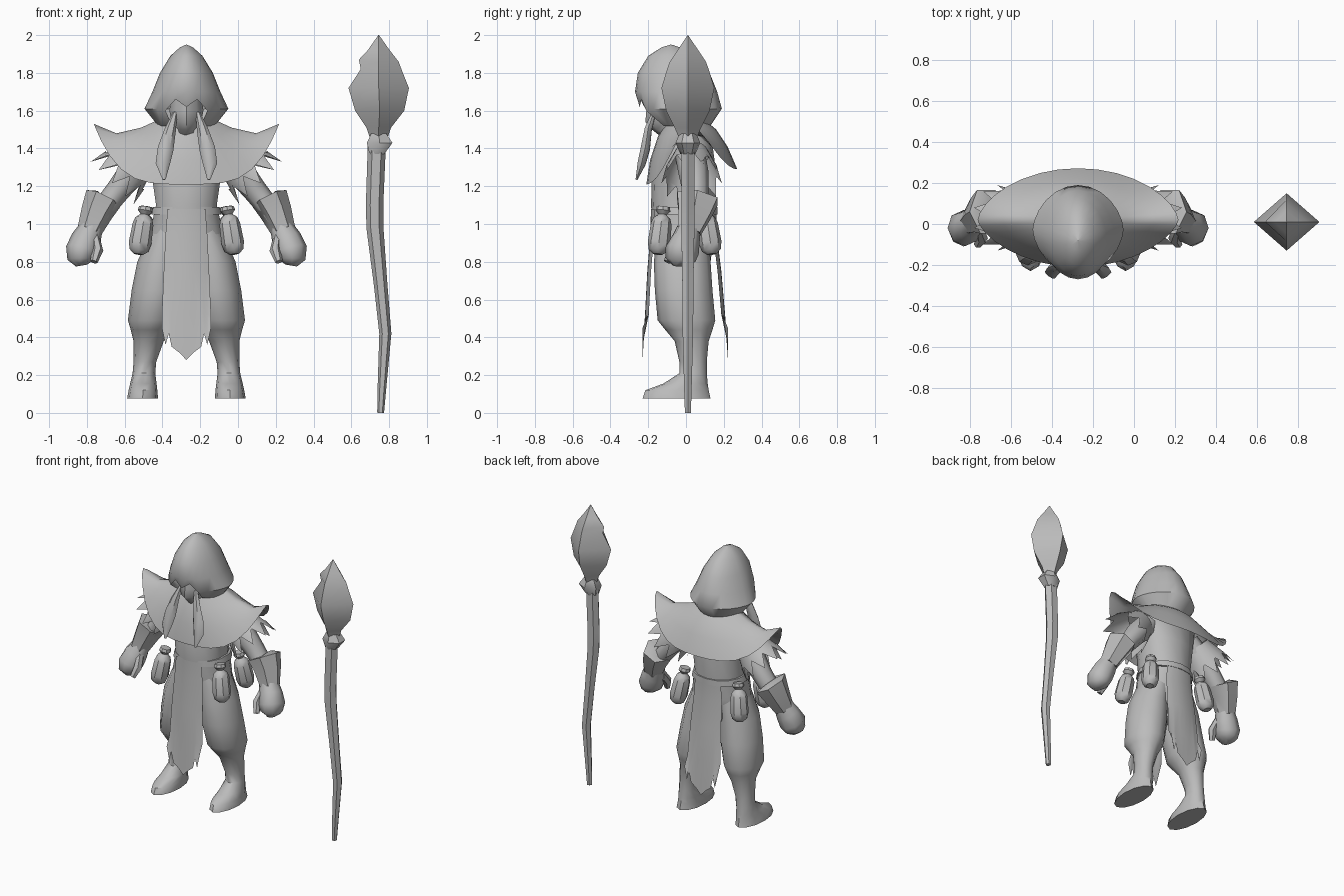
import bpy, bmesh
from math import sin, cos, pi, radians
from mathutils import Vector

cube = bpy.data.objects.get("Cube")
if cube:
    bpy.data.objects.remove(cube)

BODY_X = -0.273   # centre line of the figure
STAFF_X = 0.745   # centre line of the staff

grey = bpy.data.materials.new("plain_grey")
grey.use_nodes = True
grey.diffuse_color = (0.5, 0.5, 0.5, 1)
grey.node_tree.nodes["Principled BSDF"].inputs["Base Color"].default_value = (0.5, 0.5, 0.5, 1)


def grid(name, rows, closed=True, caps=True, mirror=False, origin=BODY_X, skip=None, angle=50):
    """Skin rows of points into one smooth-shaded surface."""
    bm = bmesh.new()
    verts = [[bm.verts.new(p) for p in row] for row in rows]
    n = len(rows[0])
    for r, (low, high) in enumerate(zip(verts, verts[1:])):
        for i in range(n if closed else n - 1):
            if skip and skip(r, i):
                continue
            j = (i + 1) % n
            bm.faces.new((low[i], low[j], high[j], high[i]))
    if closed and caps:
        bm.faces.new(verts[0])
        bm.faces.new(verts[-1])
    bmesh.ops.remove_doubles(bm, verts=bm.verts, dist=0.0005)
    bmesh.ops.recalc_face_normals(bm, faces=bm.faces)
    mesh = bpy.data.meshes.new(name)
    bm.to_mesh(mesh)
    bm.free()
    mesh.materials.append(grey)
    obj = bpy.data.objects.new(name, mesh)
    bpy.context.collection.objects.link(obj)
    obj.location.x = origin
    if mirror:
        obj.modifiers.new("mirror", 'MIRROR').use_clip = False
    bpy.ops.object.select_all(action='DESELECT')
    obj.select_set(True)
    bpy.context.view_layer.objects.active = obj
    bpy.ops.object.shade_smooth_by_angle(angle=radians(angle))
    return obj


def power(value, exponent):
    return (1 if value >= 0 else -1) * abs(value) ** exponent


def level(z, cx, half, front, back, n, sharp=1):
    """Horizontal ring starting at the front, with its own front and back depth."""
    ring = []
    for i in range(n):
        a = 2 * pi * i / n
        c = power(cos(a), sharp)
        mid = (front + back) / 2
        ring.append(Vector((cx + half * sin(a), mid - c * (back - front) / 2, z)))
    return ring


def stack(name, rings, n=12, sharp=1, **options):
    return grid(name, [level(*r, n, sharp) for r in rings], **options)


def tube(name, points, n=8, **options):
    """Rings square to a path; each point is x, y, z, side radius, depth radius."""
    rows = []
    centres = [Vector(p[:3]) for p in points]
    for k, p in enumerate(points):
        t = (centres[min(k + 1, len(points) - 1)] - centres[max(k - 1, 0)]).normalized()
        u = Vector((0, 1, 0)).cross(t).normalized()
        v = t.cross(u)
        rows.append([centres[k] + u * p[3] * cos(2 * pi * i / n) + v * p[4] * sin(2 * pi * i / n)
                     for i in range(n)])
    return grid(name, rows, **options)


# Torso
stack("torso", [(1.52, 0, .1, -.09, .09), (1.42, 0, .22, -.13, .14), (1.27, 0, .19, -.18, .16),
                (1.1, 0, .165, -.185, .16), (.95, 0, .2, -.175, .15), (.8, 0, .21, -.15, .13),
                (.7, 0, .1, -.1, .1)], n=14, sharp=.8)

# Baggy trousers running into boots
stack("leg", [(.98, .09, .09, -.15, .12), (.8, .135, .125, -.17, .13), (.65, .155, .135, -.165, .14),
              (.49, .185, .125, -.15, .155), (.44, .19, .105, -.11, .14), (.38, .2, .08, -.06, .12),
              (.27, .22, .06, -.035, .11), (.21, .225, .06, -.035, .11), (.155, .228, .07, -.12, .115),
              (.12, .23, .076, -.215, .12), (.075, .232, .082, -.23, .13)], mirror=True)

# Tabard panels with torn hems
half_hem = [(1, .45), (.85, .36), (.72, .42), (.6, .35), (.3, .32)]
hem = [(-f, z) for f, z in half_hem] + [(0, .28)] + [(f, z) for f, z in reversed(half_hem)]


def tabard(name, spans, tip):
    rows = [[(f * half, y + .02 * f * f * (1 if y < 0 else -1), z) for f, _ in hem]
            for z, y, half in spans]
    rows.append([(f * .13, tip, z) for f, z in hem])
    grid(name, rows, closed=False)


tabard("front_tabard", [(1.08, -.186, .1), (.95, -.188, .11), (.75, -.205, .12), (.52, -.217, .13)], -.23)
tabard("back_tabard", [(1.08, .162, .1), (.95, .162, .11), (.75, .187, .12), (.52, .207, .13)], .222)


# Pointed shoulder mantle
def mantle_row(half, front, back, z_front, z_side, z_back, n=32):
    row = []
    for i in range(n):
        a = 2 * pi * i / n
        s, c = sin(a), cos(a)
        z_mid = z_front if c > 0 else z_back
        depth = front if c > 0 else back
        row.append((half * s, .02 * s * s - power(c, 1.3) * depth, z_mid + (z_side - z_mid) * s ** 4))
    return row


grid("mantle", [mantle_row(.13, .1, .1, 1.55, 1.56, 1.55), mantle_row(.24, .15, .16, 1.46, 1.51, 1.5),
                mantle_row(.37, .19, .22, 1.34, 1.48, 1.41), mantle_row(.49, .21, .272, 1.21, 1.53, 1.29)],
     caps=False)

# Torn fringe hanging round each shoulder
axis, lift = Vector((.7, 0, -.7)), Vector((.7, 0, .7))
fringe = []
for reach, radius, depth in ((-.1, .1, .09), (.03, .14, .14), (.12, .17, .16)):
    row = []
    for i in range(20):
        a = 2 * pi * i / 20
        out = reach if reach < .1 or i % 2 else reach - .1
        wide = 1 if reach < .1 or i % 2 else .85
        row.append(Vector((.31, .03, 1.3)) + axis * out
                   + lift * radius * wide * cos(a) + Vector((0, depth * wide * sin(a), 0)))
    fringe.append(row)
grid("shoulder_fringe", fringe, caps=False, mirror=True)

# Arms, flared cuffs and fists
tube("arm", [(.18, .02, 1.38, .08, .08), (.29, .04, 1.27, .075, .08), (.36, .05, 1.18, .065, .07),
             (.44, .05, 1.08, .06, .065), (.5, .02, .98, .055, .06)], mirror=True)
tube("cuff", [(.435, .06, 1.14, .05, .07), (.44, .06, 1.135, .1, .125), (.475, .045, 1.06, .085, .1),
              (.515, .015, .96, .065, .07)], n=6, mirror=True)
tube("fist", [(.5, .02, .99, .06, .06), (.53, 0, .92, .08, .075), (.555, -.02, .86, .085, .09),
              (.56, -.03, .81, .07, .08), (.555, -.03, .78, .03, .04)], mirror=True)
tube("thumb", [(.48, -.02, .93, .02, .03), (.47, -.07, .86, .03, .03), (.49, -.1, .8, .02, .02)],
     n=6, mirror=True)

# Hood, open and jagged above the mouth
COLS = 24
hood = [level(*r, COLS, 1.2) for r in [
    (1.52, 0, .15, -.14, .13), (1.61, 0, .222, -.245, .19), (1.7, 0, .18, -.27, .165),
    (1.8, 0, .14, -.255, .125), (1.89, 0, .085, -.2, .055), (1.935, 0, .035, -.13, -.03),
    (1.95, 0, .001, -.081, -.079)]]
for i, z in ((0, 1.62), (1, 1.66), (2, 1.6), (-1, 1.66), (-2, 1.6)):
    hood[1][i].z = z
grid("hood", hood, caps=False, skip=lambda r, i: r == 0 and (i < 2 or i >= COLS - 2))

# Shadowed face and neck
stack("face", [(1.42, 0, .08, -.08, .08), (1.5, 0, .055, -.18, .08), (1.54, 0, .08, -.215, .08),
               (1.6, 0, .095, -.21, .08), (1.7, 0, .08, -.2, .08)], n=10)

# Hanging hair locks
tube("hair_lock", [(.06, -.17, 1.59, .012, .012), (.085, -.2, 1.5, .03, .022), (.11, -.215, 1.4, .042, .028),
                   (.125, -.235, 1.32, .038, .025), (.118, -.262, 1.235, .008, .006)], n=6, mirror=True)


# Belt flasks
def flask(name, x, y, lean):
    parts = [(1.09, .035), (1.07, .04), (1.05, .022), (1.03, .045), (1, .055), (.9, .06), (.86, .05), (.84, .025)]
    tube(name, [(x + (1.09 - z) * .16, y + (1.09 - z) * lean, z, r, r) for z, r in parts],
         mirror=True, angle=40)


flask("front_flask", .215, -.12, -.12)
flask("back_flask", .21, .1, .15)
stack("belt", [(1.09, 0, .18, -.183, .168), (1.05, 0, .19, -.183, .168)], n=14, sharp=.8)

# Crooked staff
tube("staff_shaft", [(.01, .01, 0, .018, .018), (.015, .01, .1, .022, .022), (.035, .01, .42, .032, .032),
                     (.01, .01, .68, .036, .034), (-.02, .01, .98, .045, .04), (-.022, .01, 1.1, .046, .04),
                     (-.01, .01, 1.42, .048, .04)], n=6, origin=STAFF_X)
stack("staff_collar", [(1.37, -.01, .045, -.03, .05), (1.43, .005, .078, -.055, .075),
                       (1.48, 0, .045, -.035, .055)], n=6, origin=STAFF_X)

# Four-sided staff head with a chipped side
head = [level(*r, 4) for r in [
    (1.45, 0, .045, -.035, .055), (1.51, 0, .065, -.06, .08), (1.6, .005, .13, -.105, .125),
    (1.72, 0, .16, -.13, .15), (1.82, 0, .12, -.1, .12), (1.86, 0, .105, -.085, .105),
    (1.92, 0, .058, -.045, .065), (2, 0, .002, .009, .011)]]
head[4][3].x += .025
head[5][3].z += .01
grid("staff_head", head, origin=STAFF_X, angle=60)
